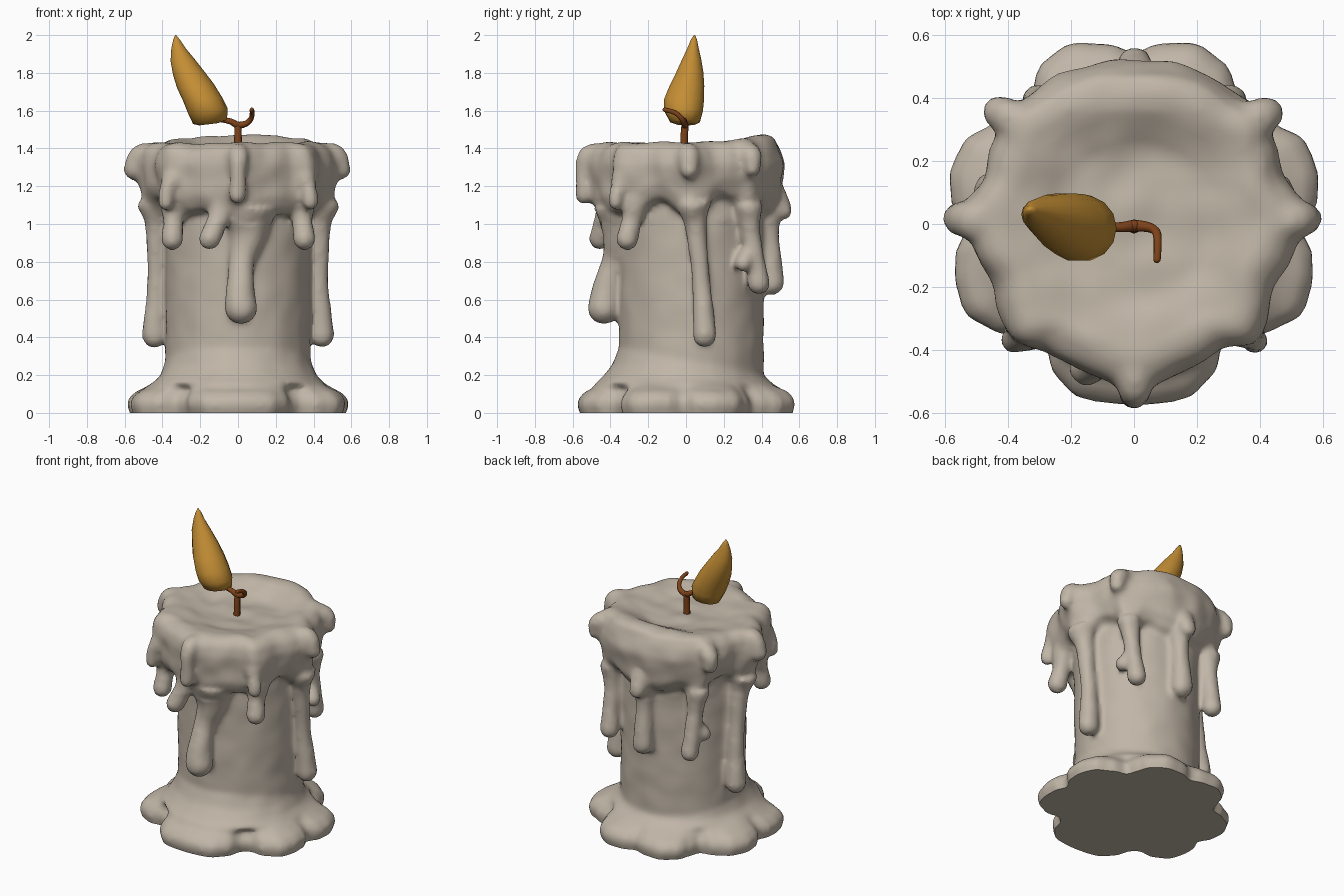
import bpy, bmesh, math
from mathutils import Vector, noise

if "Cube" in bpy.data.objects:
    bpy.data.objects.remove(bpy.data.objects["Cube"])


def material(name, rgb):
    m = bpy.data.materials.new(name)
    m.diffuse_color = (*rgb, 1)
    m.use_nodes = True
    m.node_tree.nodes["Principled BSDF"].inputs["Base Color"].default_value = m.diffuse_color
    return m


WAX = material("warm grey wax", (0.53, 0.465, 0.385))
FLAME = material("amber flame", (0.55, 0.27, 0.035))
WICK = material("brown wick", (0.21, 0.055, 0.010))


def finish(name, bm, mat):
    bmesh.ops.remove_doubles(bm, verts=bm.verts, dist=1e-5)
    bmesh.ops.recalc_face_normals(bm, faces=bm.faces)
    me = bpy.data.meshes.new(name)
    bm.to_mesh(me)
    bm.free()
    me.materials.append(mat)
    for p in me.polygons:
        p.use_smooth = True
    ob = bpy.data.objects.new(name, me)
    bpy.context.collection.objects.link(ob)
    return ob


def table(pairs, t):
    """Smooth interpolation in a list of (angle, value)."""
    for (a, u), (b, v) in zip(pairs, pairs[1:]):
        if a <= t <= b:
            k = (t - a) / (b - a)
            k = k * k * (3 - 2 * k)
            return u + (v - u) * k
    return pairs[-1][1]


def skin(bm, rings):
    """Bridge rings of points, closing both ends."""
    vs = [[bm.verts.new(p) for p in r] for r in rings]
    n = len(vs[0])
    for a, b in zip(vs, vs[1:]):
        for i in range(n):
            bm.faces.new((a[i], a[(i + 1) % n], b[(i + 1) % n], b[i]))
    for r in (vs[0], vs[-1]):
        c = bm.verts.new(sum((v.co for v in r), Vector()) / n)
        for i in range(n):
            bm.faces.new((r[i], r[(i + 1) % n], c))


def lathe(bm, profile, cy=0.0, n=120):
    """profile(t) gives (r, z) points; t = degrees away from the front."""
    cols = []
    for i in range(n):
        a = 2 * math.pi * i / n
        t = math.degrees(min(a, 2 * math.pi - a))
        cols.append([(r * math.sin(a), cy - r * math.cos(a), z) for r, z in profile(t)])
    skin(bm, list(zip(*cols)))


def tube(bm, pts, n=14, steps=6):
    """Round-ended tube through (x, y, z, radius) points."""
    P = [Vector(p) for p in pts]
    P = [2 * P[0] - P[1]] + P + [2 * P[-1] - P[-2]]
    path = []
    for a, b, c, d in zip(P, P[1:], P[2:], P[3:]):
        for s in range(steps):
            k = s / steps
            path.append(0.5 * (2 * b + (c - a) * k + (2 * a - 5 * b + 4 * c - d) * k * k
                               + (3 * b - a - 3 * c + d) * k ** 3))
    path.append(P[-2])
    dirs = [(path[min(i + 1, len(path) - 1)] - path[max(i - 1, 0)]).to_3d().normalized()
            for i in range(len(path))]
    stations = [(p.to_3d(), p.w, d) for p, d in zip(path, dirs)]
    e, r, d = stations[-1]
    for ang in (25, 50, 70, 85):
        q = math.radians(ang)
        stations.append((e + d * r * math.sin(q), r * math.cos(q), d))
    side = stations[0][2].orthogonal().normalized()
    rings = []
    for p, r, d in stations:
        side = (side - d * side.dot(d)).normalized()
        up = d.cross(side)
        rings.append([p + r * (side * math.cos(2 * math.pi * i / n) + up * math.sin(2 * math.pi * i / n))
                      for i in range(n)])
    skin(bm, rings)


# ---------- wax: shaft, puddle, cap and drips fused together ----------
bm = bmesh.new()
lathe(bm, lambda t: [(0.38, -0.05), (0.38, 0.4), (0.38, 0.8), (0.385, 1.3)], cy=0.028)

# lobed puddle at the foot
LOBES = [(0, .57), (18, .575), (27, .54), (37, .47), (44, .47), (53, .56), (62, .605), (72, .595),
         (80, .575), (88, .53), (97, .585), (106, .605), (116, .60), (125, .55), (135, .49),
         (142, .53), (150, .585), (161, .605), (171, .58), (180, .545)]


def puddle(t):
    R = table(LOBES, t)
    f = 0.025 * max(0, math.cos(math.radians(t)))      # taller skirt in front
    return [(R - .03, -.05), (R - .015, 0), (R, .04), (R - .005, .07), (R - .035, .105),
            (R * .6 + .145, .132), (.455 + f, .155), (.415 + f, .19), (.39, .25), (.36, .33)]


lathe(bm, puddle)

# melted cap with shallow pool
RIM = [(0, .53), (20, .495), (35, .49), (46, .54), (65, .485), (80, .515), (92, .545), (108, .495),
       (120, .51), (130, .545), (142, .52), (160, .52), (180, .51)]
HEM = [(0, 1.02), (25, 1.06), (47, 1.04), (70, 1.12), (95, 1.03), (112, 1.14), (125, 1.12),
       (135, 1.01), (150, 1.09), (165, 1.05), (180, 1.05)]


def cap(t):
    R, b = table(RIM, t), table(HEM, t)
    top = 1.428 + 0.04 * max(0, -math.cos(math.radians(t))) ** 2
    return [(.30, b + .02), (.41, b), (.455, b + .025), (R * .5 + .235, b + .09), (R - .01, 1.24),
            (R, 1.32), (R - .015, 1.38), (R - .05, top - .012), (R - .10, top + .003),
            (.36, top - .008), (.30, top * .4 + .6 * 1.395), (.24, 1.393), (.15, 1.39), (.02, 1.39)]


lathe(bm, cap, cy=0.005)

# single drips: front spout, long front drip, leaning front drip, back drip and nub
DRIPS = [
    [(0, -.44, 1.37, .06), (0, -.515, 1.36, .055), (0, -.54, 1.28, .04), (0, -.54, 1.15, .043)],
    [(.05, -.34, 1.08, .15), (.05, -.345, .94, .10), (.02, -.38, .80, .065), (.015, -.42, .66, .075),
     (.015, -.435, .555, .085)],
    [(-.07, -.40, 1.12, .08), (-.11, -.43, 1.02, .055), (-.15, -.455, .92, .055)],
    [(0, .43, 1.12, .08), (0, .44, .95, .052), (0, .455, .69, .064)],
    [(0, .46, 1.16, .07), (0, .515, 1.07, .045)],
]
# drips repeated on both sides
PAIRS = [
    [(.33, -.27, 1.13, .08), (.34, -.29, 1.02, .055), (.35, -.31, .92, .058)],
    [(.35, -.34, 1.24, .06), (.375, -.36, 1.18, .04), (.38, -.37, 1.11, .038)],
    [(.44, .01, 1.37, .06), (.52, .015, 1.36, .058), (.553, .02, 1.285, .046)],
    [(.45, .04, 1.12, .09), (.435, .05, 1.0, .058), (.43, .08, .70, .048), (.445, .10, .41, .063)],
    [(.38, .33, 1.37, .06), (.42, .35, 1.35, .055), (.43, .355, 1.29, .045)],
    [(.32, .33, 1.10, .07), (.31, .345, .95, .05), (.305, .365, .82, .05), (.30, .385, .685, .055)],
    [(.31, .33, .84, .045), (.35, .305, .79, .043)],
]
for d in DRIPS:
    tube(bm, d)
for d in PAIRS:
    for s in (1, -1):
        tube(bm, [(s * x, y, z, r) for x, y, z, r in d])

raw = finish("wax_parts", bm, WAX)
m = raw.modifiers.new("fuse", 'REMESH')
m.mode, m.voxel_size = 'VOXEL', 0.018
m = raw.modifiers.new("soften", 'SMOOTH')
m.factor, m.iterations = 0.5, 5
dg = bpy.context.evaluated_depsgraph_get()
bm = bmesh.new()
bm.from_mesh(bpy.data.meshes.new_from_object(raw.evaluated_get(dg)))
bpy.data.objects.remove(raw)

# hand-modelled unevenness, then a flat underside
bm.normal_update()
for v, nrm in [(v, v.normal.copy()) for v in bm.verts]:
    amp = 0.012 if v.co.z > 1.0 else 0.005
    v.co += nrm * (amp * noise.noise(v.co * 8) + 0.003)
cut = bmesh.ops.bisect_plane(bm, geom=bm.verts[:] + bm.edges[:] + bm.faces[:], plane_co=(0, 0, 0),
                             plane_no=(0, 0, 1), clear_inner=True)
bmesh.ops.holes_fill(bm, edges=[e for e in bm.edges if e.is_boundary], sides=0)
wax = finish("wax_body", bm, WAX)
for p in wax.data.polygons:
    if p.normal.z < -0.99 and p.center.z < 0.001:
        p.use_smooth = False

# ---------- wick: stem with two curling arms ----------
bm = bmesh.new()
tube(bm, [(0, -.01, 1.34, .021), (0, -.01, 1.45, .020), (0, -.005, 1.525, .019)], 8, 3)
tube(bm, [(0, -.005, 1.52, .019), (-.04, -.01, 1.543, .016), (-.10, -.01, 1.555, .014)], 8, 3)
tube(bm, [(0, -.005, 1.52, .019), (.045, -.01, 1.533, .016), (.07, -.025, 1.56, .014),
          (.075, -.06, 1.59, .013), (.073, -.112, 1.605, .012)], 8, 4)
finish("wick", bm, WICK)

# ---------- flame: leaning stack of ellipses (z, x, y, half width, half depth) ----------
bm = bmesh.new()
STACK = [(1.528, -.155, 0, .05, .05), (1.54, -.148, -.005, .09, .08), (1.60, -.16, -.013, .105, .105),
         (1.66, -.187, -.01, .102, .108), (1.73, -.225, .005, .097, .094), (1.80, -.262, .02, .082, .074),
         (1.87, -.295, .03, .062, .052), (1.93, -.315, .037, .038, .031), (1.975, -.325, .042, .018, .017),
         (2.0, -.33, .045, .003, .003)]
rings = []
for z, x, y, w, d in STACK:
    tilt = 0.12 * w if z < 1.9 else 0
    rings.append([(x + w * math.cos(a), y + d * math.sin(a), z + tilt * math.cos(a))
                  for a in (k * math.pi / 7 for k in range(14))])
skin(bm, rings)
finish("flame", bm, FLAME)
